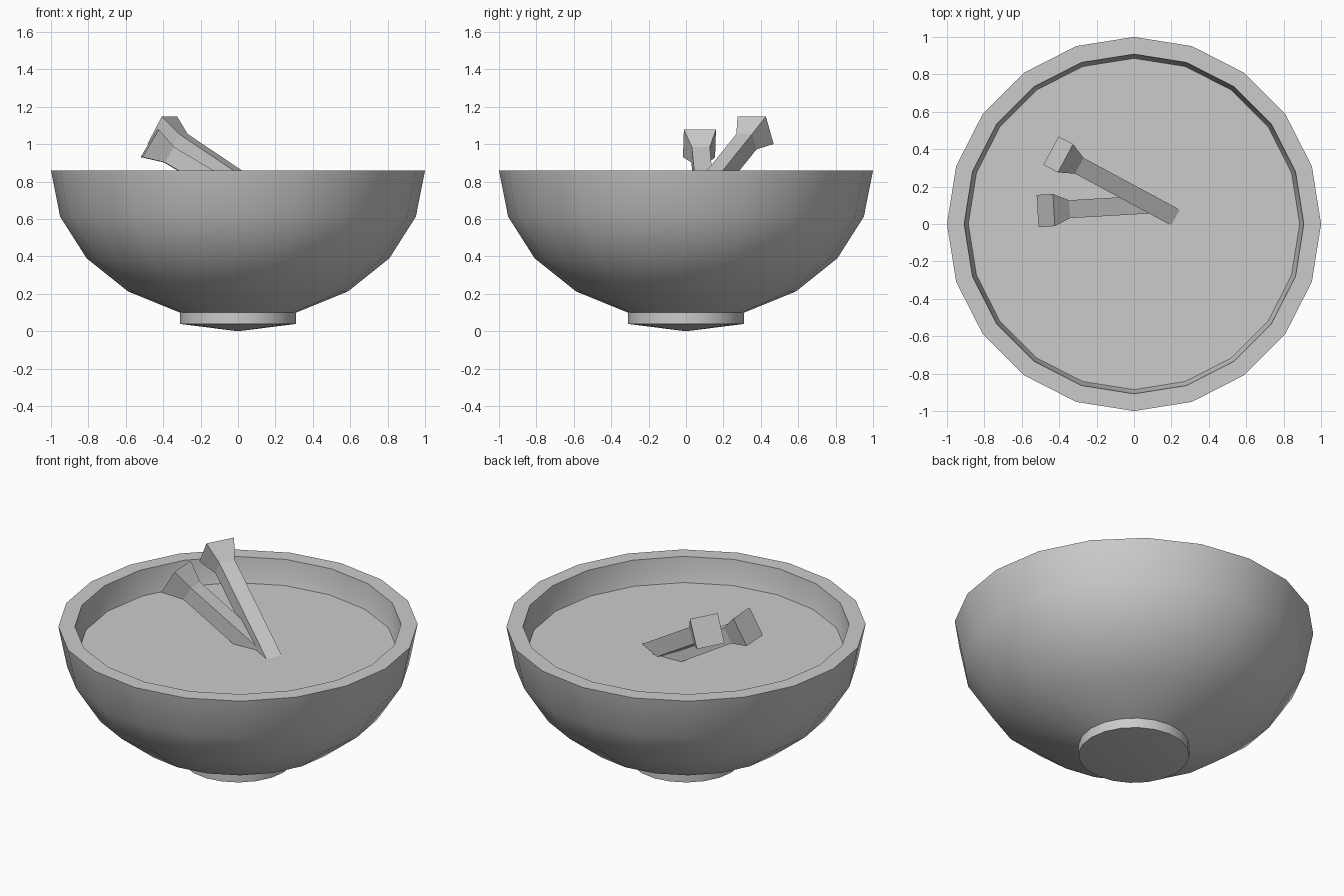
import bpy, bmesh, math
from mathutils import Vector

cube = bpy.data.objects.get("Cube")
if cube:
    bpy.data.objects.remove(cube, do_unlink=True)

SIDES = 20
RIM_Z = 0.86
LIQUID_Z = 0.71

grey = bpy.data.materials.new("plain_grey")
grey.use_nodes = True
COLOUR = (0.6, 0.6, 0.6, 1)
grey.diffuse_color = COLOUR
for node in grey.node_tree.nodes:
    if node.type == 'BSDF_PRINCIPLED':
        node.inputs["Base Color"].default_value = COLOUR


def finish(name, bm, smooth_angle=None):
    bmesh.ops.recalc_face_normals(bm, faces=bm.faces)
    mesh = bpy.data.meshes.new(name)
    bm.to_mesh(mesh)
    bm.free()
    mesh.materials.append(grey)
    obj = bpy.data.objects.new(name, mesh)
    bpy.context.collection.objects.link(obj)
    if smooth_angle:
        bpy.ops.object.select_all(action='DESELECT')
        obj.select_set(True)
        bpy.context.view_layer.objects.active = obj
        bpy.ops.object.shade_smooth_by_angle(angle=math.radians(smooth_angle))
    return obj


def bridge(bm, a, b):
    """Join two rings of vertices; a single vertex acts as a pole."""
    n = max(len(a), len(b))
    for i in range(n):
        j = (i + 1) % n
        quad = [a[i % len(a)], a[j % len(a)], b[j % len(b)], b[i % len(b)]]
        bm.faces.new(list(dict.fromkeys(quad)))


def lathe(bm, profile):
    rings = []
    for r, z in profile:
        count = SIDES if r > 0.001 else 1
        rings.append([bm.verts.new((r * math.cos(math.tau * i / SIDES),
                                    r * math.sin(math.tau * i / SIDES), z))
                      for i in range(count)])
    for a, b in zip(rings, rings[1:]):
        bridge(bm, a, b)


def arc(radius, depth, degrees):
    return [(radius * math.sin(math.radians(d)),
             RIM_Z - depth * math.cos(math.radians(d))) for d in degrees]


# Bowl: domed underside, short foot, outer wall, flat rim and inner wall
FOOT_DROP = 0.06
outer = arc(1.0, 0.8, range(0, 91, 18))
foot = [(r, z - FOOT_DROP) for r, z in outer[:2]]
inner = arc(0.908, 0.72, range(90, -1, -9))
bm = bmesh.new()
lathe(bm, foot + outer[1:] + inner)
finish("bowl", bm, 35)

# Liquid: flat surface filling the bowl
bm = bmesh.new()
bmesh.ops.create_circle(bm, cap_ends=True, segments=SIDES, radius=0.888)
bmesh.ops.translate(bm, verts=bm.verts, vec=(0, 0, LIQUID_Z))
finish("liquid_surface", bm)


# Utensil handles: square shafts flaring to a square end
def handle(name, end, heading):
    rise = math.radians(30.6)
    h = math.radians(heading)
    flat = Vector((math.cos(h), math.sin(h), 0))
    up = Vector((0, 0, 1))
    along = flat * math.cos(rise) - up * math.sin(rise)
    over = flat * math.sin(rise) + up * math.cos(rise)
    side = along.cross(over)
    bm = bmesh.new()
    rings = []
    for distance, half in ((0, 0.086), (0.12, 0.048), (1.0, 0.048)):
        centre = Vector(end) + along * distance
        rings.append([bm.verts.new(centre + side * half * s + over * half * o)
                      for s, o in ((-1, -1), (1, -1), (1, 1), (-1, 1))])
    for a, b in zip(rings, rings[1:]):
        bridge(bm, a, b)
    bm.faces.new(rings[0])
    bm.faces.new(rings[-1])
    finish(name, bm)


handle("rear_handle", (-0.405, 0.372, 1.075), -28.3)
handle("front_handle", (-0.472, 0.072, 1.005), 3.3)
